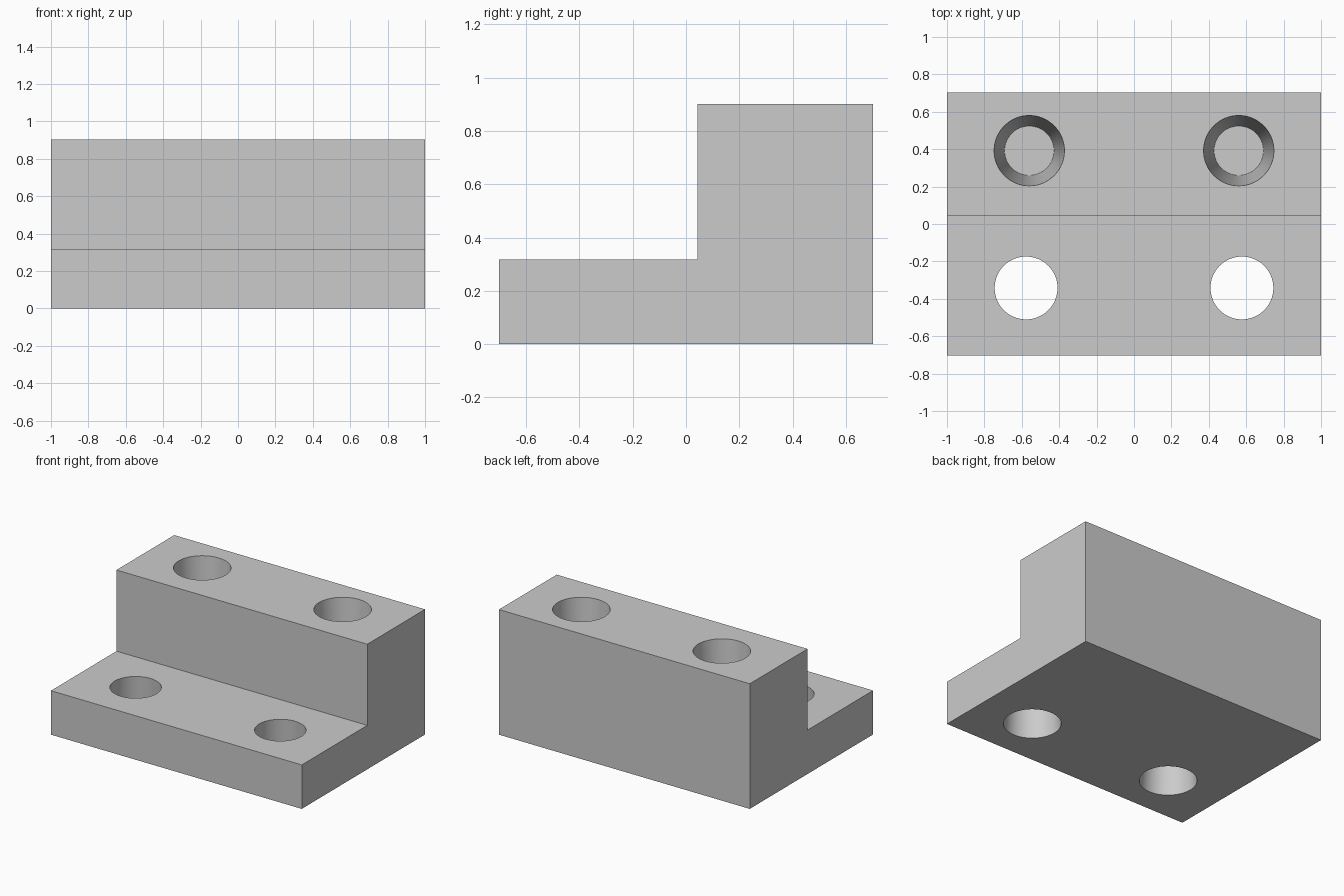
import bpy
import bmesh

cube = bpy.data.objects.get("Cube")
if cube:
    bpy.data.objects.remove(cube, do_unlink=True)

HEIGHT, STEP_Z, STEP_Y, HALF_Y = 0.902, 0.317, 0.044, 0.702
RIM, NECK, FLOOR = 0.188, 0.168, 0.132   # radii of the tapered holes

grey = bpy.data.materials.new("light grey")
grey.use_nodes = True
colour = (0.6, 0.6, 0.6, 1)
grey.diffuse_color = colour
grey.node_tree.nodes["Principled BSDF"].inputs["Base Color"].default_value = colour


def add_object(name, bm):
    bmesh.ops.recalc_face_normals(bm, faces=bm.faces)
    mesh = bpy.data.meshes.new(name)
    bm.to_mesh(mesh)
    bm.free()
    mesh.materials.append(grey)
    obj = bpy.data.objects.new(name, mesh)
    bpy.context.collection.objects.link(obj)
    return obj


def tapered_cutter(name, x, y, z_low, z_high, r_low, r_high):
    bm = bmesh.new()
    bmesh.ops.create_cone(bm, cap_ends=True, segments=64, radius1=r_low,
                          radius2=r_high, depth=z_high - z_low)
    bmesh.ops.translate(bm, verts=bm.verts, vec=(x, y, (z_low + z_high) / 2))
    obj = add_object(name, bm)
    obj.hide_render = True
    return obj


# Stepped block: side profile extruded along x
profile = [(-HALF_Y, 0), (HALF_Y, 0), (HALF_Y, HEIGHT), (STEP_Y, HEIGHT),
           (STEP_Y, STEP_Z), (-HALF_Y, STEP_Z)]
bm = bmesh.new()
side = bm.faces.new([bm.verts.new((-1, y, z)) for y, z in profile])
ext = bmesh.ops.extrude_face_region(bm, geom=[side])
moved = [v for v in ext["geom"] if isinstance(v, bmesh.types.BMVert)]
bmesh.ops.translate(bm, verts=moved, vec=(2, 0, 0))
block = add_object("stepped_block", bm)

# Deep blind sockets in the tall part, through holes in the low part
OVER = 0.02                               # cutters overshoot open ends
taper = (RIM - NECK) / STEP_Z * OVER      # radius change over that overshoot
cutters = []
for sign in (-1, 1):
    cutters.append(tapered_cutter("socket_cutter", sign * 0.56, 0.392, 0.004,
                                  HEIGHT + OVER, FLOOR, RIM + taper))
    cutters.append(tapered_cutter("through_hole_cutter", sign * 0.577, -0.342,
                                  -OVER, STEP_Z + OVER,
                                  RIM + taper, NECK - taper))

bpy.context.view_layer.objects.active = block
for cutter in cutters:
    mod = block.modifiers.new("hole", 'BOOLEAN')
    mod.operation = 'DIFFERENCE'
    mod.solver = 'EXACT'
    mod.object = cutter
    bpy.ops.object.modifier_apply(modifier=mod.name)
    bpy.data.objects.remove(cutter, do_unlink=True)

# Smooth hole walls, sharp block edges
bpy.ops.object.select_all(action='DESELECT')
block.select_set(True)
bpy.ops.object.shade_smooth_by_angle()
